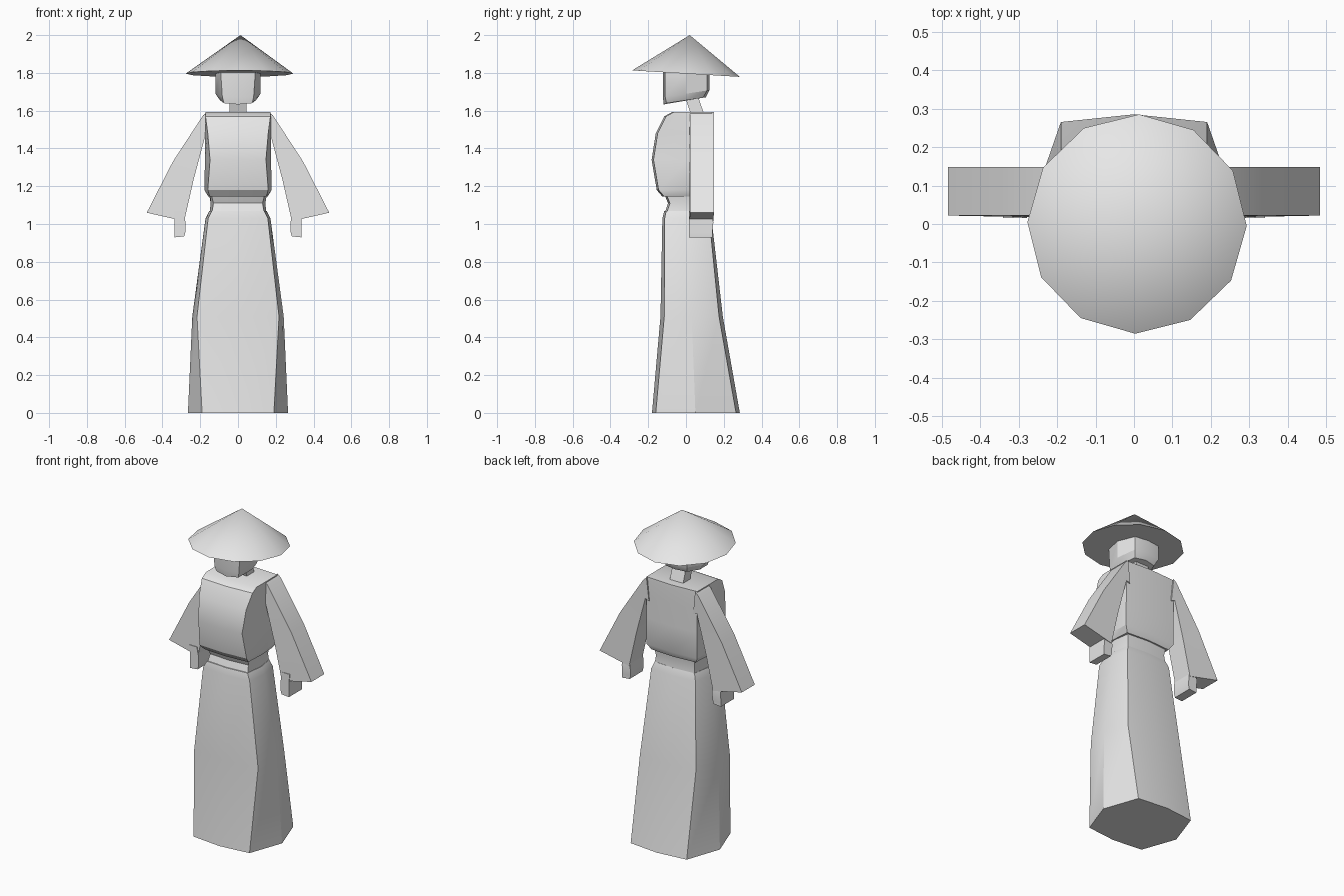
import bpy, bmesh, math
from mathutils import Vector

if "Cube" in bpy.data.objects:
    bpy.data.objects.remove(bpy.data.objects["Cube"])

grey = bpy.data.materials.new("plain grey")
grey.diffuse_color = (0.8, 0.8, 0.8, 1)
grey.use_nodes = True
grey.node_tree.nodes["Principled BSDF"].inputs["Base Color"].default_value = grey.diffuse_color


def finish(name, bm):
    bmesh.ops.recalc_face_normals(bm, faces=bm.faces)
    me = bpy.data.meshes.new(name)
    bm.to_mesh(me)
    bm.free()
    me.materials.append(grey)
    ob = bpy.data.objects.new(name, me)
    bpy.context.collection.objects.link(ob)
    bpy.ops.object.select_all(action='DESELECT')
    ob.select_set(True)
    bpy.context.view_layer.objects.active = ob
    bpy.ops.object.shade_smooth_by_angle(angle=math.radians(30))
    return ob


def loft(name, rings):
    """Closed skin through rings of points."""
    bm = bmesh.new()
    loops = [[bm.verts.new(p) for p in r] for r in rings]
    n = len(loops[0])
    for a, b in zip(loops, loops[1:]):
        for i in range(n):
            j = (i + 1) % n
            bm.faces.new((a[i], a[j], b[j], b[i]))
    bm.faces.new(loops[0][::-1])
    bm.faces.new(loops[-1])
    return finish(name, bm)


def body_ring(z, front, side, back, bulge=0.02, slope=0.0):
    """Eight-point ring; front/back = (half width, y of middle), side = (x, y)."""
    (fx, fy), (sx, sy), (bx, by) = front, side, back
    right = [(0, fy), (fx, fy + bulge), (sx, sy), (bx, by - bulge), (0, by)]
    left = [(-x, y) for x, y in right[3:0:-1]]
    return [(x, y, z + slope * y) for x, y in right + left]


# Long skirt with waistband
loft("skirt", [
    body_ring(0.00, (0.19, -0.18), (0.265, 0.05), (0.19, 0.285)),
    body_ring(0.51, (0.217, -0.135), (0.242, 0.03), (0.19, 0.195)),
    body_ring(1.03, (0.158, -0.125), (0.172, 0.01), (0.15, 0.135), 0.012),
    body_ring(1.07, (0.138, -0.115), (0.152, 0.01), (0.135, 0.12), 0.01),
])

# Sash between skirt and jacket
loft("sash", [
    body_ring(1.06, (0.138, -0.112), (0.15, 0.01), (0.135, 0.12), 0.01),
    body_ring(1.11, (0.13, -0.095), (0.145, 0.01), (0.13, 0.115), 0.01),
    body_ring(1.17, (0.145, -0.12), (0.155, 0.01), (0.14, 0.125), 0.01),
])

# Jacket body
loft("jacket", [
    body_ring(1.145, (0.15, -0.125), (0.157, 0.01), (0.15, 0.13), 0.01),
    body_ring(1.18, (0.16, -0.155), (0.178, 0.01), (0.172, 0.147), 0.01),
    body_ring(1.34, (0.148, -0.182), (0.175, 0.01), (0.172, 0.148), 0.01),
    body_ring(1.48, (0.16, -0.16), (0.175, 0.01), (0.172, 0.148), 0.01),
    body_ring(1.57, (0.172, -0.115), (0.174, 0.01), (0.172, 0.148), 0.01),
    body_ring(1.592, (0.172, -0.075), (0.173, 0.01), (0.172, 0.147), 0.01),
])

# Wide sleeves and hands
for side, label in ((-1, "left"), (1, "right")):
    sections = [  # top outer and lower inner corner of each cross-section (x, z)
        ((0.165, 1.592), (0.15, 1.45)),
        ((0.185, 1.575), (0.175, 1.46)),
        ((0.345, 1.33), (0.235, 1.235)),
        ((0.483, 1.06), (0.285, 1.015)),
    ]
    loft(label + "_sleeve", [
        [(side * ox, 0.022, oz), (side * ox, 0.148, oz),
         (side * ix, 0.145, iz), (side * ix, 0.018, iz)]
        for (ox, oz), (ix, iz) in sections])
    loft(label + "_hand", [
        [(side * x, y, z + k * (x - 0.31)) for x, y in
         ((x0, 0.015), (x1, 0.015), (x1, y1), (x0, y1))]
        for z, k, x0, x1, y1 in ((0.932, -0.1, 0.285, 0.335, 0.14),
                                 (0.955, -0.1, 0.278, 0.337, 0.14),
                                 (1.01, 0.0, 0.278, 0.335, 0.145),
                                 (1.07, 0.0, 0.29, 0.34, 0.13))])

# Neck leaning forward
loft("neck", [
    [(-0.045, y0, z), (0.045, y0, z), (0.045, y1, z), (-0.045, y1, z)]
    for z, y0, y1 in ((1.57, 0.03, 0.1), (1.7, -0.015, 0.055))])

# Angular head with pointed chin
head = loft("head", [
    body_ring(1.655, (0.075, -0.118), (0.095, 0.0), (0.07, 0.105), 0.015, 0.15),
    body_ring(1.69, (0.083, -0.122), (0.12, 0.0), (0.085, 0.124), 0.012, 0.15),
    body_ring(1.81, (0.092, -0.122), (0.12, 0.0), (0.085, 0.124), 0.012),
])
head.data.vertices[0].co.z = 1.633

# Conical straw hat, rim raised at the front
bm = bmesh.new()
centre = Vector((0.008, 0.0, 1.796))
rim = []
for i in range(12):
    a = math.radians(30 * i - 1)
    x, y = 0.285 * math.cos(a), 0.285 * math.sin(a)
    rim.append(bm.verts.new(centre + Vector((x, y, -0.06 * y))))
apex = bm.verts.new((0.013, 0.02, 2.0))
for i in range(12):
    bm.faces.new((rim[i], rim[(i + 1) % 12], apex))
bm.faces.new(rim[::-1])
finish("hat", bm)
